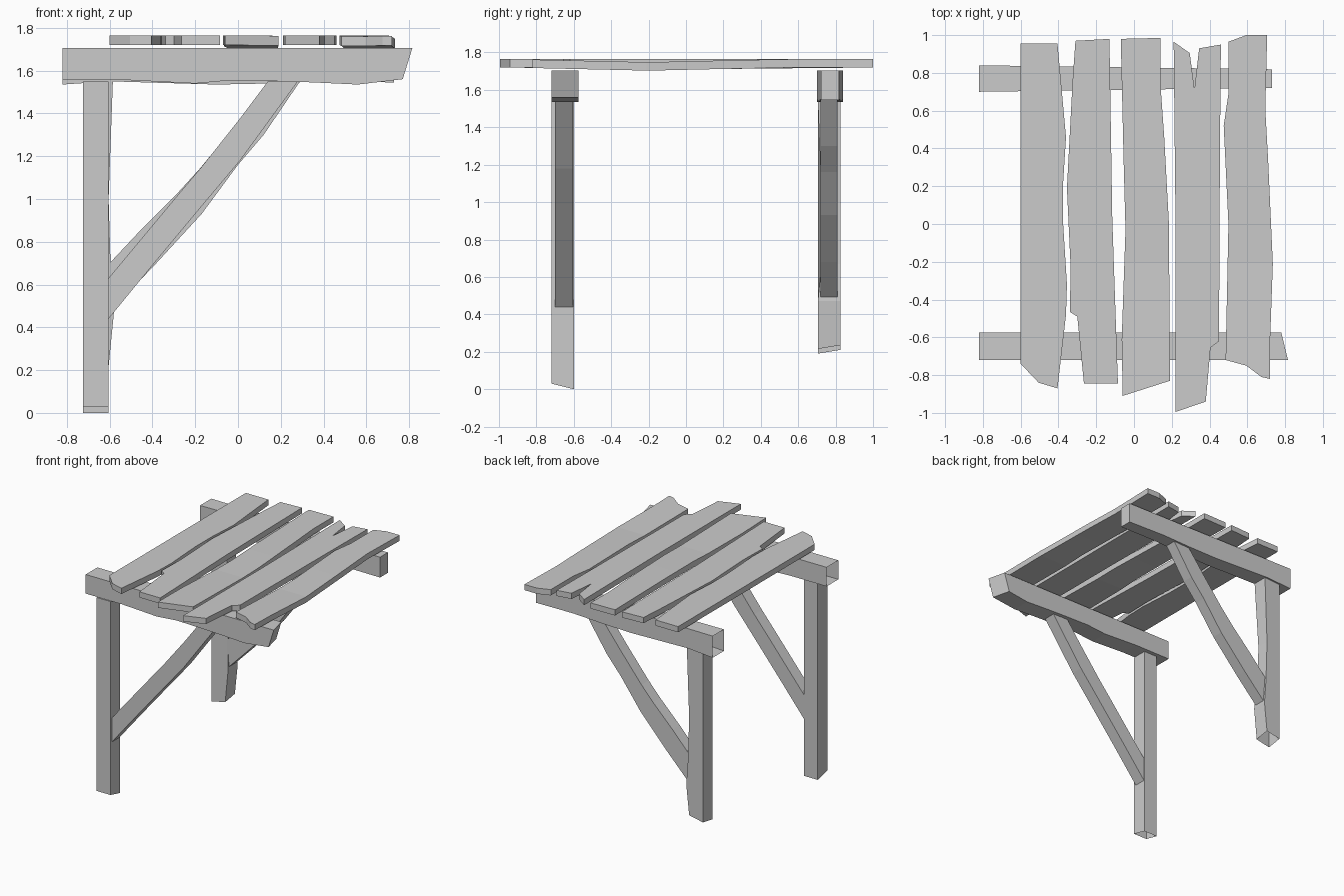
import bpy
import bmesh
from mathutils import Vector

default_cube = bpy.data.objects.get("Cube")
if default_cube:
    bpy.data.objects.remove(default_cube, do_unlink=True)

GREY = (0.6, 0.6, 0.6, 1.0)
wood = bpy.data.materials.new("weathered grey wood")
wood.use_nodes = True
wood.diffuse_color = GREY
wood.node_tree.nodes["Principled BSDF"].inputs["Base Color"].default_value = GREY


def finish(name, bm):
    bmesh.ops.recalc_face_normals(bm, faces=bm.faces)
    mesh = bpy.data.meshes.new(name)
    bm.to_mesh(mesh)
    bm.free()
    mesh.materials.append(wood)
    obj = bpy.data.objects.new(name, mesh)
    bpy.context.scene.collection.objects.link(obj)
    return obj


def prism(outline, place, depth):
    """Extrude an outline, mapped into space by place, along the depth vector."""
    bm = bmesh.new()
    base = bm.faces.new([bm.verts.new(place(a, b)) for a, b in outline])
    extruded = bmesh.ops.extrude_face_region(bm, geom=[base], use_keep_orig=True)
    moved = [v for v in extruded["geom"] if isinstance(v, bmesh.types.BMVert)]
    bmesh.ops.translate(bm, verts=moved, vec=depth)
    bmesh.ops.recalc_face_normals(bm, faces=bm.faces)
    return bm


def side_prism(outline, front, back):
    """Extrude an x-z outline from the front y to the back y."""
    return prism(outline, lambda x, z: (x, front, z), Vector((0, back - front, 0)))


def open_end(bm, direction):
    """Remove the uncapped end that faces a direction."""
    direction = Vector(direction)
    ends = [f for f in bm.faces if f.normal.dot(direction) > 0.9]
    end = max(ends, key=lambda f: f.calc_center_median().dot(direction))
    bmesh.ops.delete(bm, geom=[end], context="FACES")


# Table boards: worn outlines seen from above, some of them sagging
BOARD_BOTTOM, BOARD_THICKNESS = 1.72, 0.045


def board(name, outline, sag=0.0):
    bm = prism(outline, lambda x, y: (x, y, BOARD_BOTTOM),
               Vector((0, 0, BOARD_THICKNESS)))
    if sag:
        for cut in (-0.55, -0.2, 0.2):
            geometry = bm.verts[:] + bm.edges[:] + bm.faces[:]
            bmesh.ops.bisect_plane(bm, geom=geometry, plane_co=(0, cut, 0),
                                   plane_no=(0, 1, 0))
        for v in bm.verts:
            v.co.z -= sag * max(0.0, 1 - abs(v.co.y + 0.2) / 0.75)
    finish(name, bm)


board("board_1", [
    (-.6, .955), (-.405, .955), (-.36, .46), (-.375, .22), (-.375, 0),
    (-.355, -.32), (-.36, -.48), (-.405, -.87), (-.505, -.84), (-.6, -.74)])
board("board_2", [
    (-.31, .97), (-.13, .98), (-.115, .03), (-.085, -.845), (-.265, -.845),
    (-.3, -.49), (-.34, -.465), (-.335, -.24), (-.355, .19), (-.325, .76)])
board("board_3", [
    (-.07, .98), (.14, .985), (.14, .74), (.16, .46), (.185, 0),
    (.19, -.83), (-.06, -.91), (-.065, -.61), (-.045, -.03), (-.055, .34)], sag=0.014)
board("board_4", [
    (.21, .965), (.295, .905), (.32, .715), (.345, .93), (.46, .95), (.455, .4),
    (.45, -.62), (.405, -.655), (.38, -.94), (.22, -.995), (.22, 0)])
board("board_5", [
    (.5, .965), (.595, 1), (.705, 1), (.695, .61), (.71, .34), (.735, -.21),
    (.72, -.63), (.72, -.82), (.675, -.81), (.595, -.75), (.485, -.72),
    (.5, 0), (.475, .52), (.5, .69)], sag=0.017)

# Crossbeams: chipped undersides, uncapped at the wall end
beam = side_prism([
    (-.82, 1.705), (-.82, 1.555), (-.5, 1.555), (-.2, 1.54), (-.03, 1.555),
    (.2, 1.55), (.35, 1.545), (.56, 1.535), (.77, 1.56), (.815, 1.705)], -.72, -.575)
open_end(beam, (-1, 0, 0))
for v in beam.verts:
    if v.co.x > 0.7 and v.co.y > -0.6:
        v.co.x -= 0.035
finish("front_beam", beam)

beam = side_prism([
    (-.82, 1.705), (-.82, 1.535), (-.6, 1.55), (-.1, 1.535), (.15, 1.54),
    (.4, 1.55), (.73, 1.545), (.73, 1.705)], .7, .84)
open_end(beam, (-1, 0, 0))
for v in beam.verts:
    # Narrow the beam towards its free end
    v.co.y += (0.77 - v.co.y) * 0.3 * (v.co.x + 0.82) / 1.55
finish("back_beam", beam)

# Legs: slanted uncapped feet
leg = side_prism([(-.725, 0), (-.605, 0), (-.605, 1.55), (-.725, 1.55)], -.72, -.6)
open_end(leg, (0, 0, -1))
for v in leg.verts:
    if v.co.z < 0.1 and v.co.y < -0.7:
        v.co.z += 0.03
finish("front_leg", leg)

leg = side_prism([
    (-.725, .19), (-.605, .215), (-.58, .47), (-.595, .67), (-.605, 1.0),
    (-.585, 1.55), (-.725, 1.55)], .705, .825)
open_end(leg, (0, 0, -1))
for v in leg.verts:
    if v.co.z < 0.3 and v.co.y > 0.8:
        v.co.z += 0.02
    elif 0.6 < v.co.z < 1.1 and v.co.y < 0.75:
        v.co.y += 0.02
finish("back_leg", leg)

# Diagonal braces
finish("front_brace", side_prism([
    (-.605, .44), (-.4, .69), (-.15, .99), (.01, 1.18), (.28, 1.55),
    (.14, 1.55), (.02, 1.39), (-.17, 1.15), (-.28, 1.02), (-.605, .63)], -.7, -.605))
finish("back_brace", side_prism([
    (-.605, .47), (-.4, .68), (-.17, .93), (0, 1.16), (.12, 1.3), (.29, 1.55),
    (.15, 1.55), (0, 1.36), (-.18, 1.14), (-.28, 1.03), (-.45, .86), (-.6, .7)],
    .72, .81))
